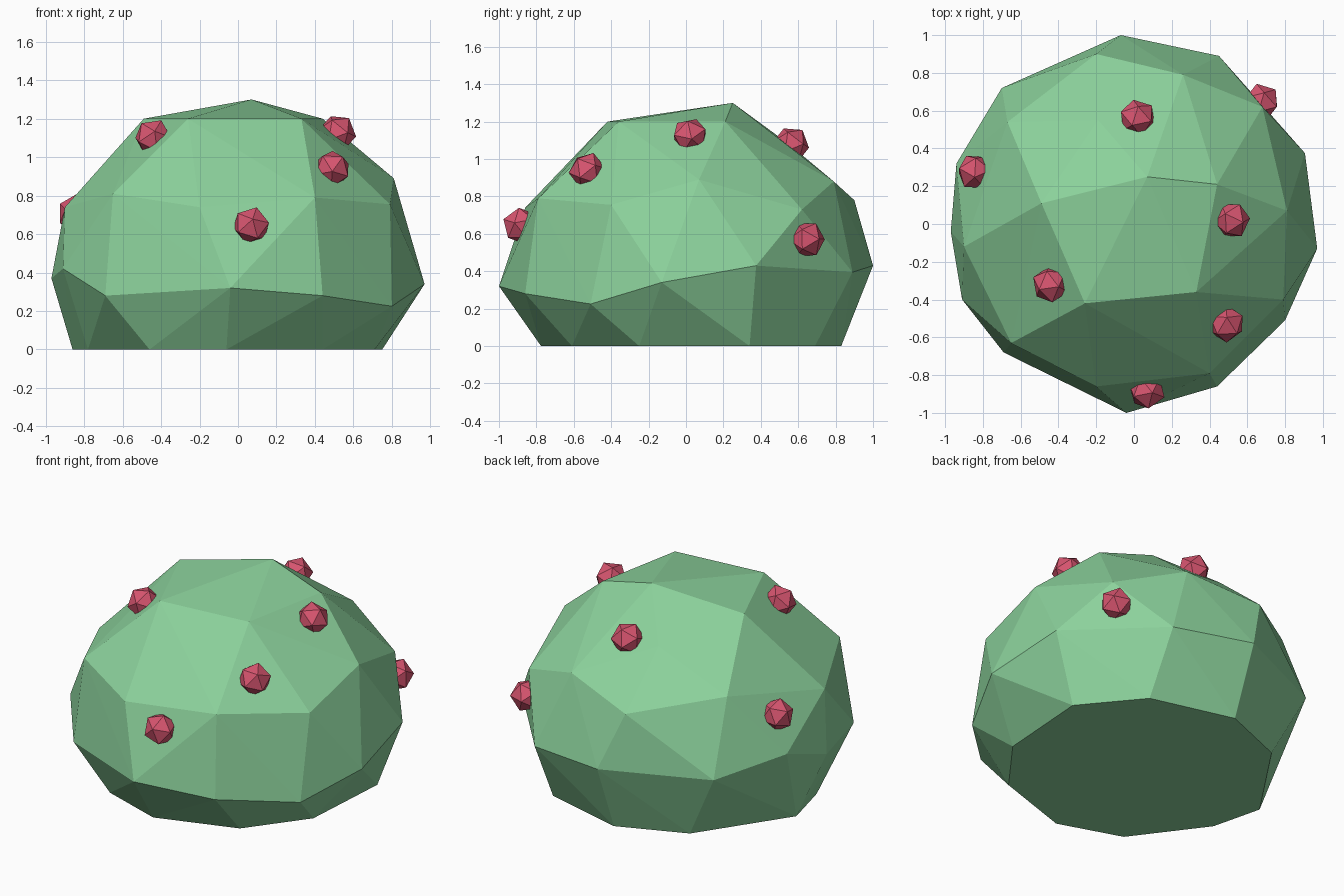
import bpy, bmesh
from mathutils import Vector

if "Cube" in bpy.data.objects:
    bpy.data.objects.remove(bpy.data.objects["Cube"])


def material(name, rgb):
    m = bpy.data.materials.new(name)
    m.diffuse_color = (*rgb, 1)
    m.use_nodes = True
    m.node_tree.nodes["Principled BSDF"].inputs["Base Color"].default_value = m.diffuse_color
    return m


def make_object(name, bm, mat):
    bmesh.ops.recalc_face_normals(bm, faces=bm.faces)
    me = bpy.data.meshes.new(name)
    bm.to_mesh(me)
    bm.free()
    me.materials.append(mat)
    ob = bpy.data.objects.new(name, me)
    bpy.context.collection.objects.link(ob)
    return ob


leaf = material("leaf green", (0.26, 0.64, 0.33))
red = material("berry red", (0.68, 0.09, 0.16))

# Bush: faceted dome, a hull stretched over uneven rings with a flat base
crown = [(.07, .25, 1.3), (-.49, .11, 1.2), (-.26, -.42, 1.2), (.33, -.36, 1.2),
         (.44, .21, 1.2), (-.19, .55, 1.08)]
shoulder = [(-.2, -.86, .74), (.4, -.79, .79), (.79, -.4, .755), (.81, .07, .89),
            (.68, .62, .73), (.26, .79, .88), (-.2, .9, .78), (-.67, .54, .88),
            (-.9, -.12, .74), (-.65, -.63, .81)]
waist = [(-.04, -1, .32), (.44, -.86, .28), (.8, -.51, .225), (.97, -.13, .34),
         (.905, .375, .43), (.45, .89, .395), (-.07, 1, .43), (-.7, .72, .42),
         (-.94, .32, .5), (-.97, -.04, .37), (-.91, -.4, .42), (-.69, -.68, .28)]
base = [(.75, .34), (.46, .69), (-.07, .83), (-.49, .66), (-.86, .11),
        (-.78, -.21), (-.46, -.64), (-.06, -.775), (.44, -.61), (.71, -.25)]

bm = bmesh.new()
for p in crown + shoulder + waist + [(x, y, 0) for x, y in base]:
    bm.verts.new(p)
hull = bmesh.ops.convex_hull(bm, input=bm.verts)
bmesh.ops.delete(bm, geom=[g for g in hull["geom_interior"]
                           if isinstance(g, bmesh.types.BMVert)], context='VERTS')
bush = make_object("bush", bm, leaf)

# Berries: small icosahedrons set half into the leaf surface
spots = [(.07, -.9, .65), (.49, -.53, .94), (.52, .02, 1.13), (-.44, -.32, 1.1),
         (.02, .58, 1.1), (.68, .65, .57), (-.86, .28, .72)]
for i, p in enumerate(spots):
    hit, co, normal, _ = bush.closest_point_on_mesh(Vector(p))
    bm = bmesh.new()
    bmesh.ops.create_icosphere(bm, subdivisions=1, radius=.1)
    berry = make_object(f"berry_{i + 1}", bm, red)
    berry.location = co + normal * .01
    berry.rotation_mode = 'QUATERNION'
    berry.rotation_quaternion = normal.to_track_quat('Z', 'Y')
